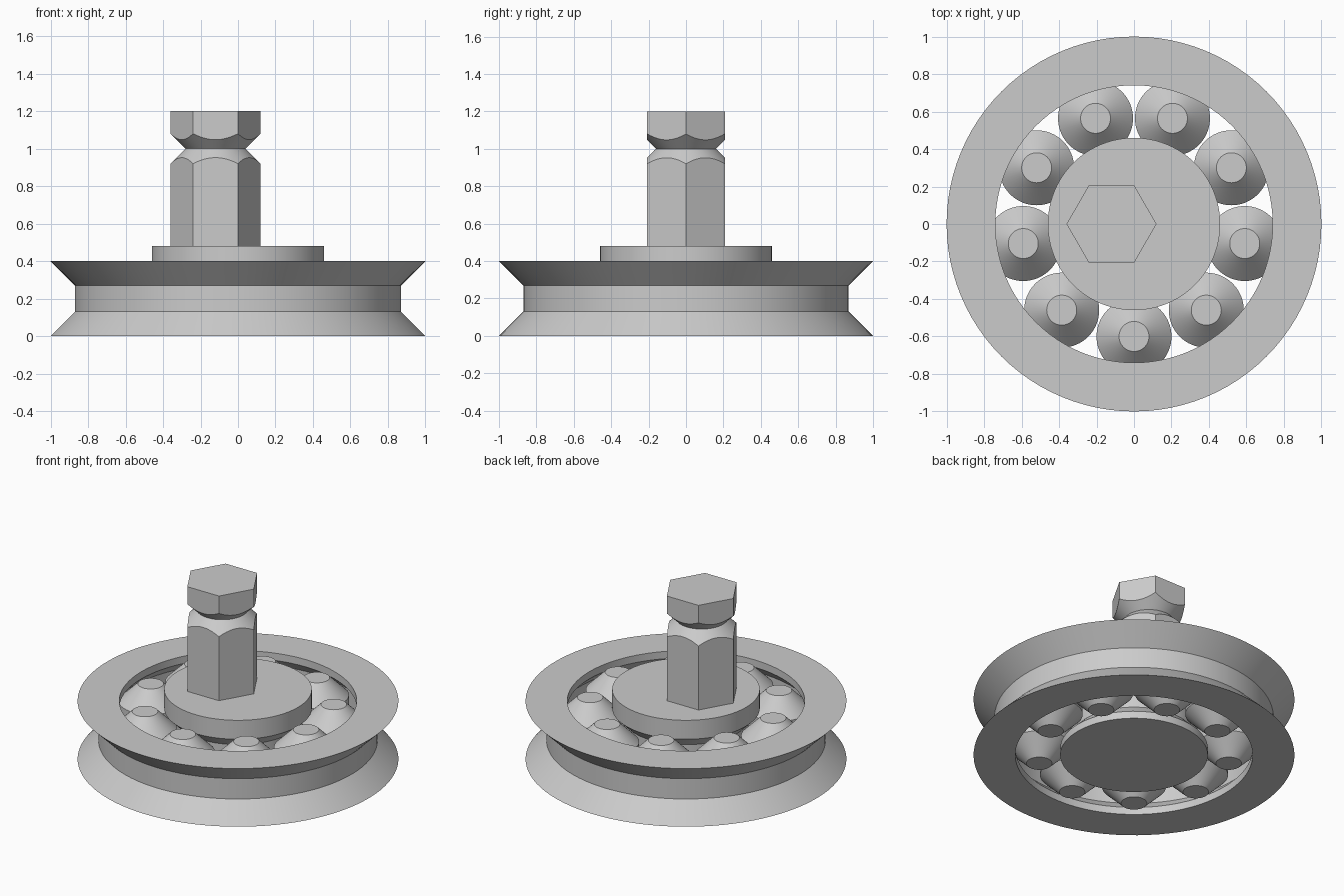
import bpy
import bmesh
from math import cos, sin, tau, radians
from mathutils import Vector

if "Cube" in bpy.data.objects:
    bpy.data.objects.remove(bpy.data.objects["Cube"], do_unlink=True)

# Single metal colour
steel = bpy.data.materials.new("light grey steel")
steel.use_nodes = True
colour = (0.6, 0.6, 0.6, 1)
steel.diffuse_color = colour
steel.node_tree.nodes["Principled BSDF"].inputs["Base Color"].default_value = colour

HEIGHT = 0.4
PITCH = 0.6       # radius of the roller circle
ROLLERS = 9
GAP = 0.01        # clearance between rollers and races


def lathe(name, profile, centre=(0, 0), closed=False, steps=96):
    """Revolve a (radius, z) profile about z."""
    bm = bmesh.new()
    verts = [bm.verts.new((r, 0, z)) for r, z in profile]
    edges = [bm.edges.new(pair) for pair in zip(verts, verts[1:])]
    if closed:
        edges.append(bm.edges.new((verts[-1], verts[0])))
    bmesh.ops.spin(bm, geom=verts + edges, cent=(0, 0, 0), axis=(0, 0, 1),
                   angle=tau, steps=steps, use_merge=True)
    bmesh.ops.remove_doubles(bm, verts=bm.verts, dist=1e-5)
    bmesh.ops.recalc_face_normals(bm, faces=bm.faces)
    mesh = bpy.data.meshes.new(name)
    bm.to_mesh(mesh)
    bm.free()
    mesh.materials.append(steel)
    obj = bpy.data.objects.new(name, mesh)
    obj.location = (*centre, 0)
    bpy.context.collection.objects.link(obj)
    return obj


def activate(obj):
    bpy.ops.object.select_all(action="DESELECT")
    obj.select_set(True)
    bpy.context.view_layer.objects.active = obj


def mirrored(half):
    """Complete a lower half profile about mid height."""
    return half + [(r, HEIGHT - z) for r, z in reversed(half)]


# Outer ring: V-groove outside, roller race inside
outside = mirrored([(1.0, 0), (0.87, 0.13)])
inside = mirrored([(0.74, 0), (0.74, 0.05), (0.8 + GAP, 0.12)])
outer_ring = lathe("outer_ring", outside + inside[::-1], closed=True)

# Inner hub: matching race and raised top disc
race = mirrored([(0.46, 0), (0.46, 0.05), (0.4 - GAP, 0.12)])
hub = lathe("inner_hub", [(0, 0)] + race[:-1] + [(0.46, 0.48), (0, 0.48)])

# Double-cone rollers
parts = [outer_ring, hub]
roller_profile = [(0, 0)] + mirrored([(0.08, 0), (0.2, 0.12)]) + [(0, HEIGHT)]
for i in range(ROLLERS):
    a = i * tau / ROLLERS - tau / 4
    parts.append(lathe(f"roller_{i + 1}", roller_profile,
                       (PITCH * cos(a), PITCH * sin(a)), steps=64))

# Off-centre hexagonal shaft with a V-shaped neck
bpy.ops.mesh.primitive_cylinder_add(vertices=6, radius=0.24, depth=0.74,
                                    location=(-0.12, 0, 0.83),
                                    rotation=(0, 0, radians(30)))
shaft = bpy.context.object
shaft.name = "hex_shaft"
shaft.data.materials.append(steel)
# The turned envelope trims the hexagon at the neck
envelope = lathe("neck_cutter", [(0, 0.3), (0.3, 0.3), (0.3, 0.86), (0.16, 1.0),
                                 (0.3, 1.14), (0.3, 1.3), (0, 1.3)], (-0.12, 0))
envelope.hide_render = True
trim = shaft.modifiers.new("neck", "BOOLEAN")
trim.operation = "INTERSECT"
trim.solver = "EXACT"
trim.object = envelope
# Turn the hexagon so that two corners point along x
corner = max((shaft.data.vertices[i].co for i in range(12)), key=lambda c: c.y)
direction = Vector((corner.x, corner.y))
shaft.rotation_euler.z = -direction.angle_signed(Vector((1, 0)))
bpy.context.view_layer.update()
activate(shaft)
bpy.ops.object.modifier_apply(modifier=trim.name)
bpy.data.objects.remove(envelope, do_unlink=True)
parts.append(shaft)

# Smooth curved walls, keep machined edges crisp
for part in parts:
    activate(part)
    bpy.ops.object.shade_smooth_by_angle(angle=radians(25))
